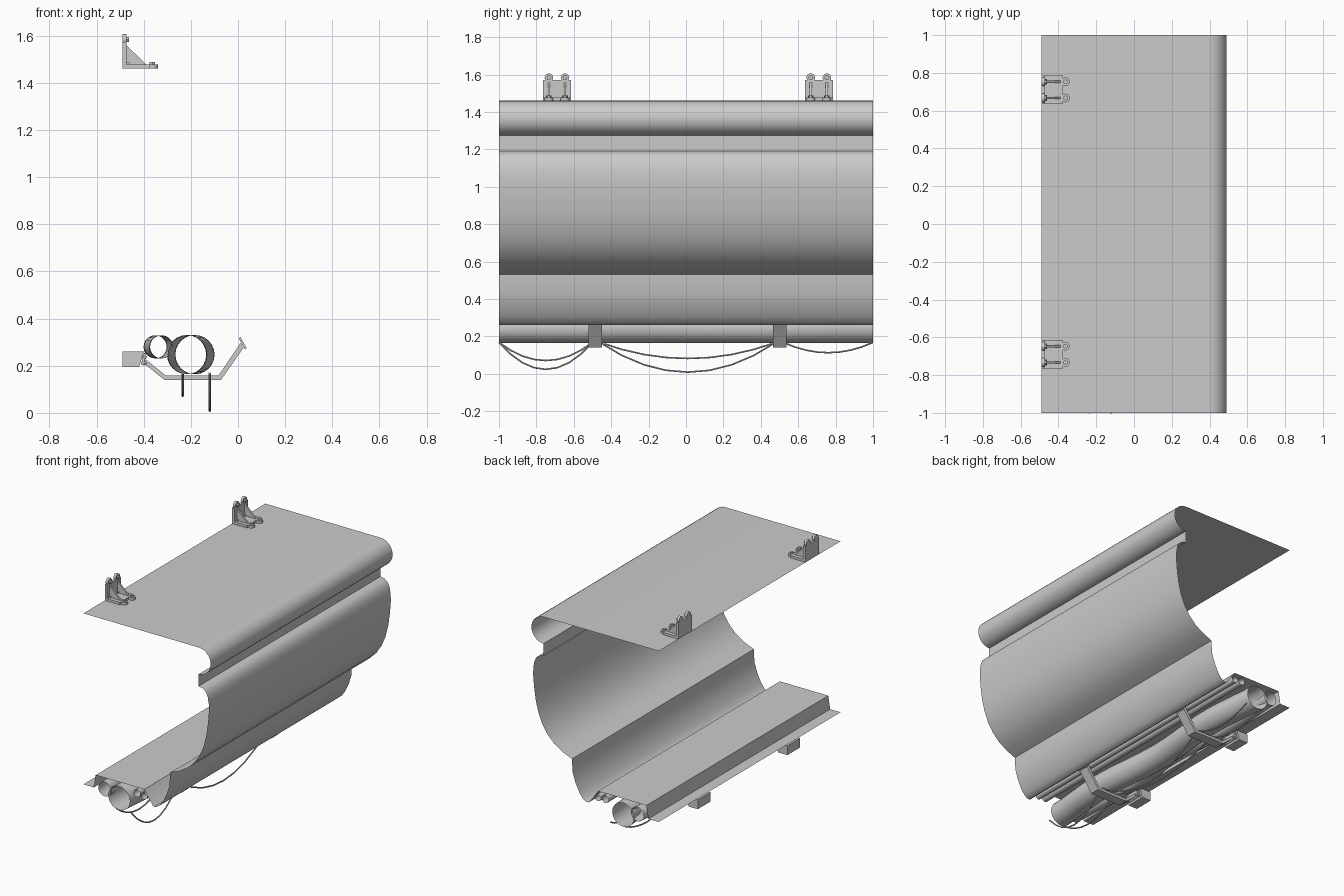
import bpy, bmesh, math
from mathutils import Vector

if "Cube" in bpy.data.objects:
    bpy.data.objects.remove(bpy.data.objects["Cube"])


def make(name, bm, smooth=True):
    bmesh.ops.remove_doubles(bm, verts=bm.verts, dist=1e-5)
    me = bpy.data.meshes.new(name)
    bm.to_mesh(me)
    bm.free()
    ob = bpy.data.objects.new(name, me)
    bpy.context.collection.objects.link(ob)
    if smooth:
        bpy.ops.object.select_all(action='DESELECT')
        ob.select_set(True)
        bpy.context.view_layer.objects.active = ob
        bpy.ops.object.shade_smooth_by_angle(angle=math.radians(32))
    return ob


def arc(cx, cz, r, a0, a1, n):
    return [(cx + r * math.cos(math.radians(a0 + (a1 - a0) * i / n)),
             cz + r * math.sin(math.radians(a0 + (a1 - a0) * i / n))) for i in range(n + 1)]


def sheet(bm, prof, y0=-1, y1=1):
    """Open extrusion of an xz profile along y."""
    a = [bm.verts.new((x, y0, z)) for x, z in prof]
    b = [bm.verts.new((x, y1, z)) for x, z in prof]
    for i in range(len(prof) - 1):
        bm.faces.new((a[i], a[i + 1], b[i + 1], b[i]))


def prism(bm, prof, y0, y1):
    """Closed, capped extrusion of an xz outline along y."""
    sheet(bm, list(prof) + [prof[0]], y0, y1)
    for y in (y0, y1):
        bm.faces.new([bm.verts.new((x, y, z)) for x, z in prof])


def box(bm, x0, x1, y0, y1, z0, z1):
    prism(bm, [(x0, z0), (x1, z0), (x1, z1), (x0, z1)], y0, y1)


def cyl(bm, p0, p1, r, n=16):
    p0, p1 = Vector(p0), Vector(p1)
    res = bmesh.ops.create_cone(bm, cap_ends=True, segments=n, radius1=r, radius2=r,
                                depth=(p1 - p0).length)
    q = Vector((0, 0, 1)).rotation_difference(p1 - p0)
    for v in res['verts']:
        v.co = q @ v.co + (p0 + p1) / 2


def tube(bm, path, r, n, caps=False):
    """Tube whose rings stay in xz planes (pipes) or follow the path (cables)."""
    rings = []
    for i, p in enumerate(path):
        t = (Vector(path[min(i + 1, len(path) - 1)]) - Vector(path[max(i - 1, 0)])).normalized()
        up = Vector((1, 0, 0))
        side = t.cross(up).normalized()
        rings.append([bm.verts.new(Vector(p) + r * (math.cos(2 * math.pi * k / n) * up +
                      math.sin(2 * math.pi * k / n) * side)) for k in range(n)])
    for a, b in zip(rings, rings[1:]):
        for k in range(n):
            bm.faces.new((a[k], a[(k + 1) % n], b[(k + 1) % n], b[k]))
    if caps:
        bm.faces.new(rings[0])
        bm.faces.new(rings[-1])


# outer body shell, curling over the top
shell = [(-.49, 1.46), (0, 1.46)]
shell += arc(.397, 1.367, .093, 90, -90, 14)
shell += [(.397, 1.19), (.43, 1.183), (.452, 1.165), (.467, 1.135), (.475, 1.09), (.477, 1.04),
          (.469, .95), (.456, .86), (.435, .78), (.405, .71), (.365, .65), (.315, .60),
          (.25, .56), (.178, .53), (.173, .44), (.15, .37), (.12, .31), (.095, .278),
          (.075, .264), (.055, .26), (.042, .268)]
# inner floor, joined to the shell's lower lip
shell += [(-.022, .36), (-.395, .36), (-.41, .27), (-.49, .27)]
bm = bmesh.new()
sheet(bm, shell)
make("body_shell", bm)

# pipes under the floor: two gently weaving ones and two thin straight ones
for name, x, z, r, n, sway in (("large_pipe", -.2, .247, .083, 24, .018),
                               ("medium_pipe", -.338, .28, .049, 20, -.014),
                               ("thin_pipe_a", -.078, .318, .026, 14, 0),
                               ("thin_pipe_b", -.022, .312, .022, 14, 0)):
    bm = bmesh.new()
    for i in range(24):
        ya, yb = -1 + i / 12, -1 + (i + 1) / 12
        pa, pb = [[(x - .0 + sway * -math.cos(math.pi * y / .55) + c, y, d)
                   for c, d in arc(0, z, r, 0, 360, n)] for y in (ya, yb)]
        va, vb = [[bm.verts.new(p) for p in ps] for ps in (pa, pb)]
        for k in range(n):
            bm.faces.new((va[k], va[k + 1], vb[k + 1], vb[k]))
    make(name, bm)

# sagging cables: each span hangs between the support arms
spans = ((-1, -.5), (-.46, .48), (.52, 1))
for name, x, lows in (("outer_cable", -.12, (.024, .009, .113)),
                      ("inner_cable", -.235, (.071, .082, .113))):
    path = []
    for (a, b), low in zip(spans, lows):
        for i in range(9):
            t = i / 8
            path.append((x, a + (b - a) * t, .168 - (.168 - low) * (1 - (2 * t - 1) ** 2)))
    bm = bmesh.new()
    tube(bm, path, .005, 6, True)
    make(name, bm)

# support cradle: mounting box, bent arm, end plate and bolts
for tag, y in (("front", -.485), ("rear", .5)):
    bm = bmesh.new()
    prism(bm, [(-.49, .195), (-.42, .195), (-.398, .26), (-.49, .26)], y - .07, y + .07)
    make("mount_box_" + tag, bm, False)
    bm = bmesh.new()
    prism(bm, [(-.40, .21), (-.312, .14), (-.072, .14), (.026, .28), (.01, .295),
               (-.083, .158), (-.305, .158), (-.393, .228)], y - .036, y + .036)
    prism(bm, [(-.412, .205), (-.402, .20), (-.388, .25), (-.398, .255)], y - .06, y + .06)
    prism(bm, [(.03, .268), (.037, .274), (.01, .322), (.003, .316)], y - .036, y + .036)
    for s in (-.047, .047):
        for dz in (.212, .238):
            cyl(bm, (-.41, y + s, dz + .003), (-.388, y + s, dz - .004), .008, 6)
    make("support_arm_" + tag, bm, False)

# hanging brackets on the roof edge
for tag, y in (("front", -.69), ("rear", .71)):
    bm = bmesh.new()
    box(bm, -.49, -.472, y - .075, y + .075, 1.46, 1.572)
    box(bm, -.472, -.375, y - .075, y + .075, 1.46, 1.477)
    for s in (-.043, .043):
        g = y + s
        # gusset
        prism(bm, [(-.472, 1.477), (-.388, 1.477), (-.472, 1.558)], g - .006, g + .006)
        # upright and flat ears with bolt heads
        cyl(bm, (-.49, g, 1.583), (-.472, g, 1.583), .023)
        cyl(bm, (-.472, g, 1.583), (-.462, g, 1.583), .013, 6)
        cyl(bm, (-.363, g, 1.46), (-.363, g, 1.477), .023)
        cyl(bm, (-.363, g, 1.477), (-.363, g, 1.488), .013, 6)
        # foot pads
        box(bm, -.472, -.46, g - .015, g + .015, 1.477, 1.487)
    make("roof_bracket_" + tag, bm)
